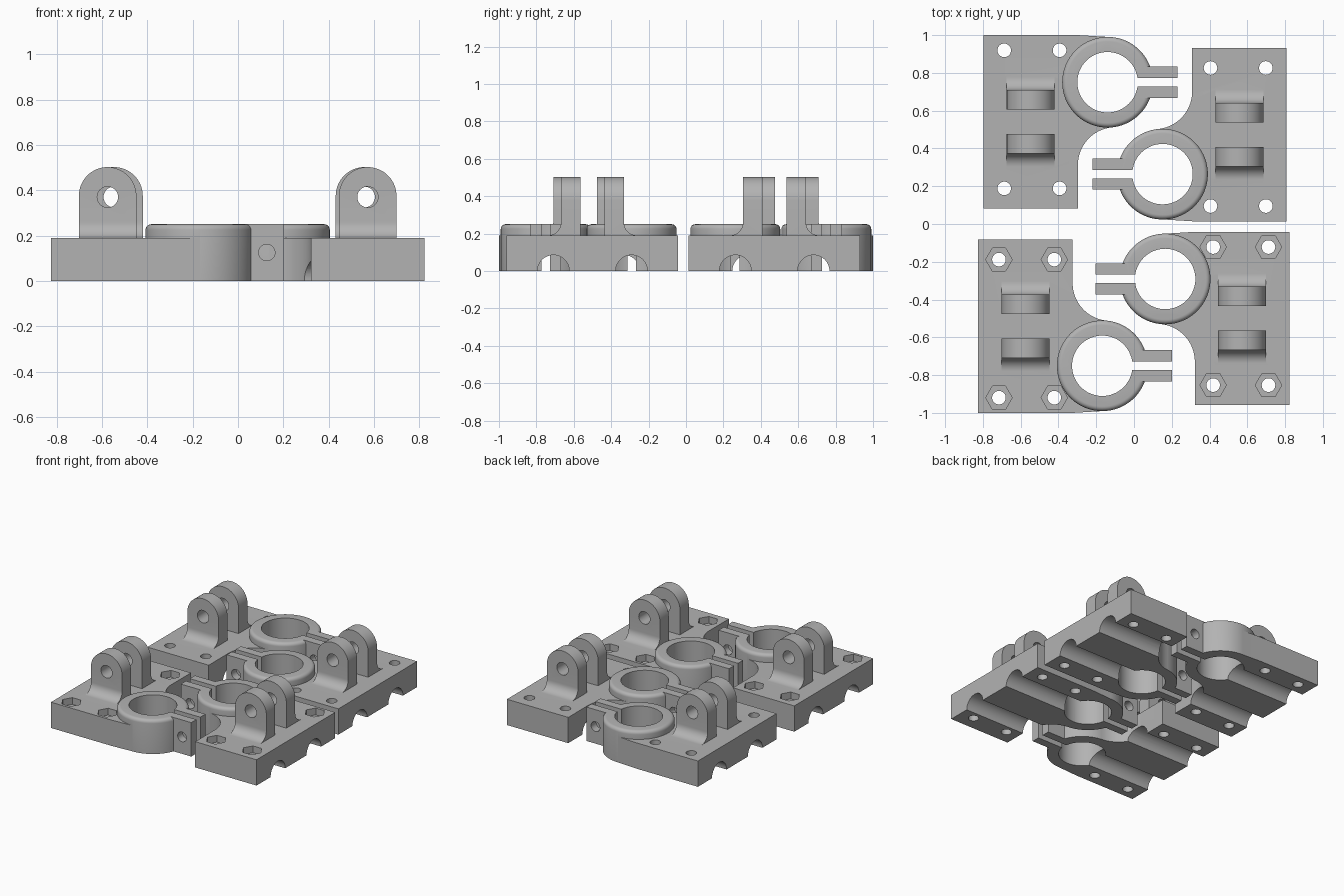
import bpy, bmesh
from math import pi, sin, cos, radians
from mathutils import Matrix, Vector

if "Cube" in bpy.data.objects:
    bpy.data.objects.remove(bpy.data.objects["Cube"])

grey = bpy.data.materials.new("grey_plastic")
grey.use_nodes = True
grey.diffuse_color = (0.45, 0.45, 0.45, 1)
grey.node_tree.nodes["Principled BSDF"].inputs["Base Color"].default_value = (0.45, 0.45, 0.45, 1)

# Shared dimensions
HALF_X, HALF_Y, PLATE_H, RING_H = 0.25, 0.4585, 0.19, 0.25
RING_X, RING_Y, RING_R, BORE_R = 0.407, 0.209, 0.24, 0.16
LUG_R, LUG_Z = 0.127, 0.375


def arc(cx, cy, r, start, end, n=16):
    steps = [radians(start + (end - start) * i / n) for i in range(n + 1)]
    return [(cx + r * cos(a), cy + r * sin(a)) for a in steps]


def new_object(name, bm):
    bmesh.ops.recalc_face_normals(bm, faces=bm.faces)
    mesh = bpy.data.meshes.new(name)
    bm.to_mesh(mesh)
    bm.free()
    mesh.materials.append(grey)
    ob = bpy.data.objects.new(name, mesh)
    bpy.context.collection.objects.link(ob)
    return ob


def prism(name, points, low, high, axis="z"):
    """Extrude a 2D outline along one axis."""
    place = {"z": lambda a, b, c: (a, b, c),
             "y": lambda a, b, c: (a, c, b),
             "x": lambda a, b, c: (c, a, b)}[axis]
    bm = bmesh.new()
    face = bm.faces.new([bm.verts.new(place(a, b, low)) for a, b in points])
    out = bmesh.ops.extrude_face_region(bm, geom=[face])
    moved = [g for g in out["geom"] if isinstance(g, bmesh.types.BMVert)]
    bmesh.ops.translate(bm, verts=moved, vec=Vector(place(0, 0, high - low)))
    return new_object(name, bm)


def rod(name, a, b, r, low, high, axis="z", sides=48):
    return prism(name, arc(a, b, r, 0, 360, sides)[:-1], low, high, axis)


def box(name, x0, x1, y0, y1, z0, z1):
    return prism(name, [(x0, y0), (x1, y0), (x1, y1), (x0, y1)], z0, z1)


def combine(target, tool, operation):
    """Apply a boolean and discard the tool object."""
    mod = target.modifiers.new("boolean", "BOOLEAN")
    mod.operation, mod.object, mod.solver = operation, tool, "EXACT"
    bpy.context.view_layer.update()
    graph = bpy.context.evaluated_depsgraph_get()
    mesh = bpy.data.meshes.new_from_object(target.evaluated_get(graph))
    target.modifiers.clear()
    target.data = mesh
    bpy.data.objects.remove(tool)


def make_lug(side):
    # Side profile with a filleted foot, trimmed to a round-topped front profile
    foot = arc(0.238, PLATE_H + 0.07, 0.07, 180, 270, 10)
    profile = [(0.065, 0.12), (0.065, 0.6), (0.168, 0.6)] + foot + [(0.238, 0.12)]
    lug = prism("lug", [(side * y, z) for y, z in profile], -0.2, 0.2, "x")
    front = arc(0, LUG_Z, LUG_R, 0, 180, 32) + [(-LUG_R, 0.1), (LUG_R, 0.1)]
    combine(lug, prism("lug_front", front, -0.4, 0.4, "y"), "INTERSECT")
    return lug


def make_ring():
    ring = rod("ring", RING_X, RING_Y, RING_R, 0, RING_H, sides=96)
    bm = bmesh.new()
    bm.from_mesh(ring.data)
    rim = [e for e in bm.edges if all(v.co.z > RING_H - 0.001 for v in e.verts)]
    bmesh.ops.bevel(bm, geom=rim, offset=0.025, segments=5, profile=0.5, affect="EDGES")
    bm.to_mesh(ring.data)
    bm.free()
    return ring


def make_bracket(hex_pockets):
    # Plate outline: concave sweep into the ring, nearly straight far edge
    sweep = 0.2
    dx = HALF_X + sweep - RING_X
    dy = ((sweep + RING_R) ** 2 - dx ** 2) ** 0.5
    outline = [(-HALF_X, -HALF_Y), (HALF_X, -HALF_Y)]
    outline += arc(HALF_X + sweep, RING_Y - dy, sweep, 180, 95.6, 20)
    outline += [(RING_X, RING_Y)] + arc(RING_X, RING_Y, RING_R - 0.0005, 87, 87, 1)[:1]
    outline += [(HALF_X, HALF_Y), (-HALF_X, HALF_Y)]
    body = prism("bracket", outline, 0, PLATE_H)

    # Clamp ring, ears and hinge lugs
    combine(body, make_ring(), "UNION")
    combine(body, box("ears", RING_X + 0.19, RING_X + 0.37,
                      RING_Y - 0.0825, RING_Y + 0.0825, 0, RING_H), "UNION")
    for side in (-1, 1):
        combine(body, make_lug(side), "UNION")

    # Bore, clamp slot, ear bolt hole, hinge pin hole, underside grooves
    cutters = [
        rod("bore", RING_X, RING_Y, BORE_R, -0.1, 0.4, sides=64),
        box("slot", RING_X, RING_X + 0.5, RING_Y - 0.0225, RING_Y + 0.0225, -0.1, 0.4),
        rod("ear_hole", RING_X + 0.295, 0.125, 0.036, 0, 0.4, "y", 32),
        rod("pin_hole", 0, LUG_Z - 0.005, 0.046, -0.3, 0.3, "y", 32),
        rod("groove", RING_Y, 0, 0.085, -0.4, RING_X, "x"),
        rod("groove", -RING_Y, 0, 0.085, -0.4, 0.7, "x"),
    ]
    # Corner bolt holes, optionally with nut pockets
    for x in (-0.14, 0.153):
        for y in (-0.353, 0.378):
            cutters.append(rod("bolt_hole", x, y, 0.036, -0.1, 0.4, sides=32))
            if hex_pockets:
                cutters.append(rod("nut_pocket", x, y, 0.07, PLATE_H - 0.05, 0.4, sides=6))
    for cutter in cutters:
        combine(body, cutter, "DIFFERENCE")
    return body


def place(master, name, x, y, sx, sy):
    """Copy a bracket, turned or mirrored by the axis signs."""
    ob = bpy.data.objects.new(name, master.data.copy())
    bpy.context.collection.objects.link(ob)
    ob.data.transform(Matrix.Translation((x, y, 0)) @ Matrix.Diagonal((sx, sy, 1, 1)))
    if sx * sy < 0:
        ob.data.flip_normals()
    bpy.ops.object.select_all(action="DESELECT")
    ob.select_set(True)
    bpy.context.view_layer.objects.active = ob
    bpy.ops.object.shade_smooth_by_angle(angle=radians(30))


plain = make_bracket(False)
pocketed = make_bracket(True)
place(plain, "back_right_bracket", -0.547, 0.5415, 1, 1)
place(plain, "back_left_bracket", 0.558, 0.473, -1, -1)
place(pocketed, "front_right_bracket", -0.575, -0.5415, 1, -1)
place(pocketed, "front_left_bracket", 0.572, -0.5, -1, 1)
for master in (plain, pocketed):
    bpy.data.objects.remove(master)
